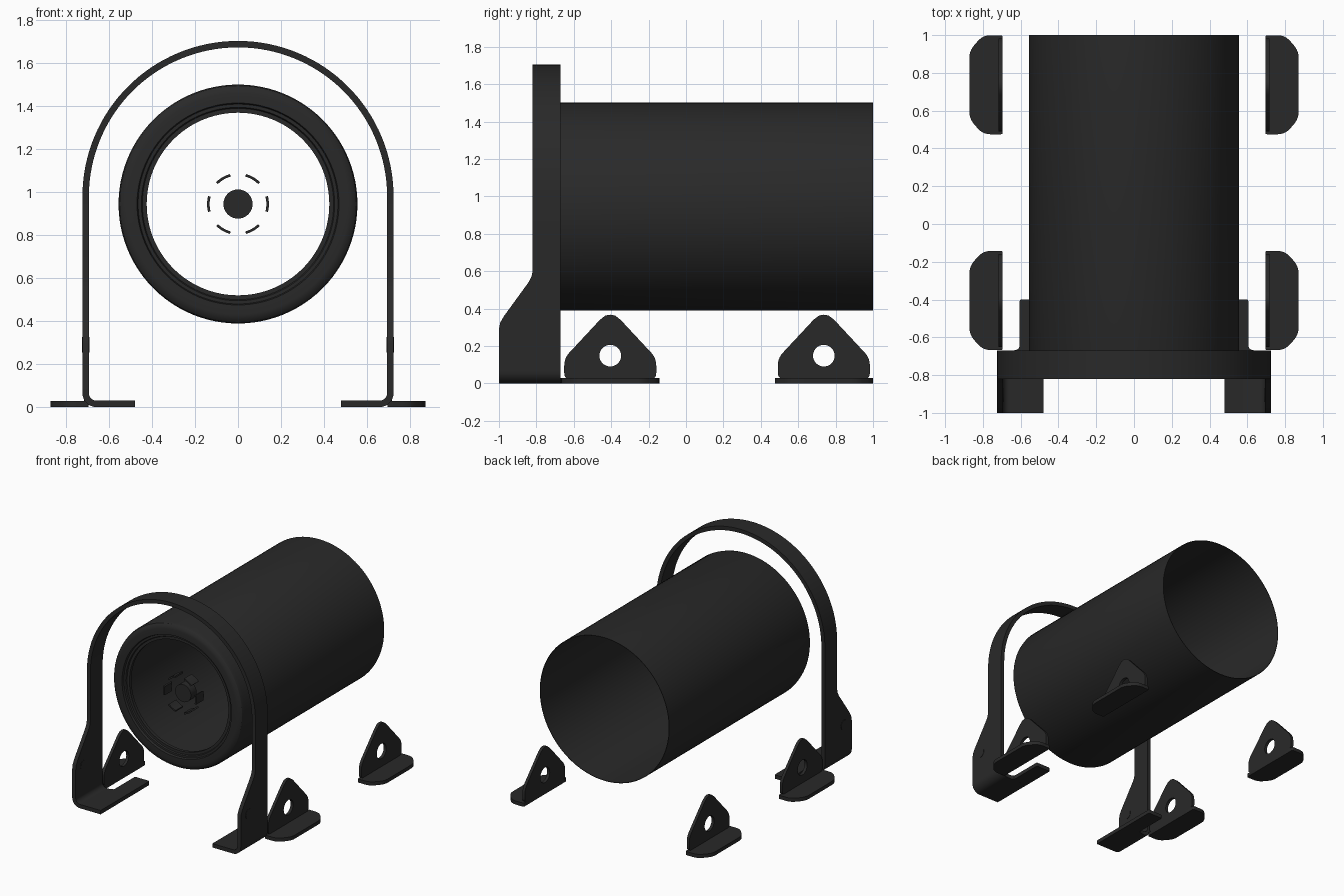
import bpy, bmesh, math
from mathutils import Matrix, Vector

if "Cube" in bpy.data.objects:
    bpy.data.objects.remove(bpy.data.objects["Cube"])

black = bpy.data.materials.new("satin_black")
black.diffuse_color = (0.022, 0.022, 0.022, 1)
black.use_nodes = True
black.node_tree.nodes["Principled BSDF"].inputs["Base Color"].default_value = black.diffuse_color
CZ = 0.945          # height of the can axis


def add(name, mesh):
    ob = bpy.data.objects.new(name, mesh)
    bpy.context.collection.objects.link(ob)
    mesh.materials.clear()
    mesh.materials.append(black)
    bpy.ops.object.select_all(action='DESELECT')
    ob.select_set(True)
    bpy.context.view_layer.objects.active = ob
    bpy.ops.object.shade_smooth_by_angle(angle=math.radians(30))
    return ob


def from_bmesh(name, bm):
    bmesh.ops.recalc_face_normals(bm, faces=bm.faces)
    me = bpy.data.meshes.new(name)
    bm.to_mesh(me)
    bm.free()
    return add(name, me)


def rounded(corners, n=5):
    """Outline from (x, y, radius) corners."""
    out = []
    for i, (x, y, r) in enumerate(corners):
        p = Vector((x, y))
        a = (Vector(corners[i - 1][:2]) - p).normalized() * r
        b = (Vector(corners[(i + 1) % len(corners)][:2]) - p).normalized() * r
        if r == 0:
            out.append(p)
            continue
        for k in range(n + 1):
            t = k / n
            out.append(p + a * (1 - t) ** 2 + b * t ** 2)
    return out


def circle(x, y, r, n=32):
    return [Vector((x + r * math.cos(math.tau * i / n), y + r * math.sin(math.tau * i / n)))
            for i in range(n)]


def plate(name, loops, thick, axes, centre):
    """Filled outline (with holes) given thickness; axes = columns for u, v, normal."""
    cu = bpy.data.curves.new(name, 'CURVE')
    cu.dimensions, cu.fill_mode, cu.extrude = '2D', 'BOTH', thick / 2
    for loop in loops:
        sp = cu.splines.new('POLY')
        sp.points.add(len(loop) - 1)
        for pt, p in zip(sp.points, loop):
            pt.co = (p[0], p[1], 0, 1)
        sp.use_cyclic_u = True
    tmp = bpy.data.objects.new(name + "_outline", cu)
    bpy.context.collection.objects.link(tmp)
    me = bpy.data.meshes.new_from_object(tmp.evaluated_get(bpy.context.evaluated_depsgraph_get()))
    bpy.data.objects.remove(tmp)
    me.transform(Matrix.Translation(centre) @ Matrix(axes).transposed().to_4x4())
    return add(name, me)


SIDE = ((0, 1, 0), (0, 0, 1), (1, 0, 0))     # drawn in y, z
FRONT = ((1, 0, 0), (0, 0, 1), (0, -1, 0))   # drawn in x, z
FLAT = ((1, 0, 0), (0, 1, 0), (0, 0, 1))     # drawn in x, y

# Open can with a rolled, stepped front rim
profile = [(0.556, 1.0), (0.556, -0.715), (0.55, -0.735), (0.535, -0.748), (0.515, -0.752),
           (0.47, -0.752), (0.465, -0.735), (0.45, -0.735), (0.445, -0.725), (0.425, -0.725),
           (0.425, -0.70), (0.545, -0.70), (0.552, -0.69), (0.552, 1.0)]
bm = bmesh.new()
N = 96
rings = [[bm.verts.new((r * math.cos(math.tau * i / N), y, CZ + r * math.sin(math.tau * i / N)))
          for i in range(N)] for r, y in profile]
for k in range(len(rings)):
    a, b = rings[k], rings[(k + 1) % len(rings)]
    for i in range(N):
        j = (i + 1) % N
        bm.faces.new((a[i], a[j], b[j], b[i]))
from_bmesh("can_body", bm)

# Centre button and the six clips around it
plate("centre_button", [rounded([(p.x, p.y, 0) for p in circle(0, 0, 0.068)])], 0.07, FRONT, (0, -0.64, CZ))
for c in range(6):
    angs = [math.radians(60 * c - 15 + 5 * i) for i in range(7)]
    arc = [(0.144 * math.cos(t), 0.144 * math.sin(t)) for t in angs]
    arc += [(0.132 * math.cos(t), 0.132 * math.sin(t)) for t in reversed(angs)]
    plate("centre_clip", [arc], 0.09, FRONT, (0, -0.67, CZ))


# Bent strap yoke: wide lower legs, inward feet, half-round top
def front_edge(z):
    pts = [(0, -1), (0.29, -1), (0.325, -0.993), (0.36, -0.973), (0.54, -0.842),
           (0.57, -0.826), (0.60, -0.82), (9, -0.82)]
    for (z0, y0), (z1, y1) in zip(pts, pts[1:]):
        if z <= z1:
            return y0 + (y1 - y0) * (z - z0) / (z1 - z0)


T, X, R = 0.03, 0.709, 0.05
half = [(0.48, 0.015, 0, -1)]                # x, z, outward normal
for i in range(9):
    t = math.radians(-90 + 90 * i / 8)
    half.append((X - R + R * math.cos(t), 0.015 + R + R * math.sin(t), math.cos(t), math.sin(t)))
half += [(X, z, 1, 0) for z in (0.29, 0.325, 0.36, 0.54, 0.57, 0.60)]
arch = []
for i in range(65):
    t = math.pi * i / 64
    arch.append((X * math.cos(t), 0.98 + X * math.sin(t), math.cos(t), math.sin(t)))
path = half + arch + [(-x, z, -nx, nz) for x, z, nx, nz in reversed(half)]
bm = bmesh.new()
sections = []
for x, z, nx, nz in path:
    f = front_edge(z)
    sections.append([bm.verts.new((x + nx * d, y, z + nz * d))
                     for d, y in ((T / 2, f), (T / 2, -0.67), (-T / 2, -0.67), (-T / 2, f))])
for a, b in zip(sections, sections[1:]):
    for i in range(4):
        j = (i + 1) % 4
        bm.faces.new((a[i], a[j], b[j], b[i]))
bm.faces.new(sections[0])
bm.faces.new(sections[-1])
from_bmesh("yoke_strap", bm)

for s in (-1, 1):
    # Finger running back from each yoke foot, and the pivot screw in the leg
    finger = rounded([(s * 0.48, -0.69, 0), (s * 0.66, -0.69, 0), (s * 0.66, -0.67, 0),
                      (s * 0.625, -0.668, 0), (s * 0.609, -0.658, 0), (s * 0.605, -0.64, 0),
                      (s * 0.605, -0.40, 0.01), (s * 0.48, -0.40, 0.01)])
    plate("yoke_foot_finger", [finger], 0.0298, FLAT, (0, 0, 0.015))
    plate("pivot_screw", [circle(-0.905, 0.29, 0.037)], 0.034, SIDE, (s * X, 0, 0))

    # Angle lugs: pierced upright plate on a chamfered foot
    for y in (-0.405, 0.737):
        upright = rounded([(y - 0.246, 0.025, 0.03), (y + 0.246, 0.025, 0.03),
                           (y + 0.246, 0.135, 0.04), (y + 0.03, 0.366, 0.06),
                           (y - 0.03, 0.366, 0.03), (y - 0.246, 0.135, 0.04)])
        upright = rounded([(y - 0.246, 0.025, 0.03), (y + 0.246, 0.025, 0.03),
                           (y + 0.246, 0.135, 0.04), (y + 0.055, 0.34, 0.0),
                           (y + 0.025, 0.363, 0.0), (y, 0.367, 0.0),
                           (y - 0.025, 0.363, 0.0), (y - 0.055, 0.34, 0.0),
                           (y - 0.246, 0.135, 0.04)])
        plate("lug_upright", [upright, circle(y, 0.148, 0.058)], 0.022, SIDE, (s * 0.706, 0, 0))
        foot = rounded([(s * 0.695, y - 0.262, 0.01), (s * 0.80, y - 0.262, 0.04),
                        (s * 0.872, y - 0.18, 0.04), (s * 0.872, y + 0.18, 0.04),
                        (s * 0.80, y + 0.262, 0.04), (s * 0.695, y + 0.262, 0.01)])
        plate("lug_foot", [foot], 0.028, FLAT, (0, 0, 0.014))
